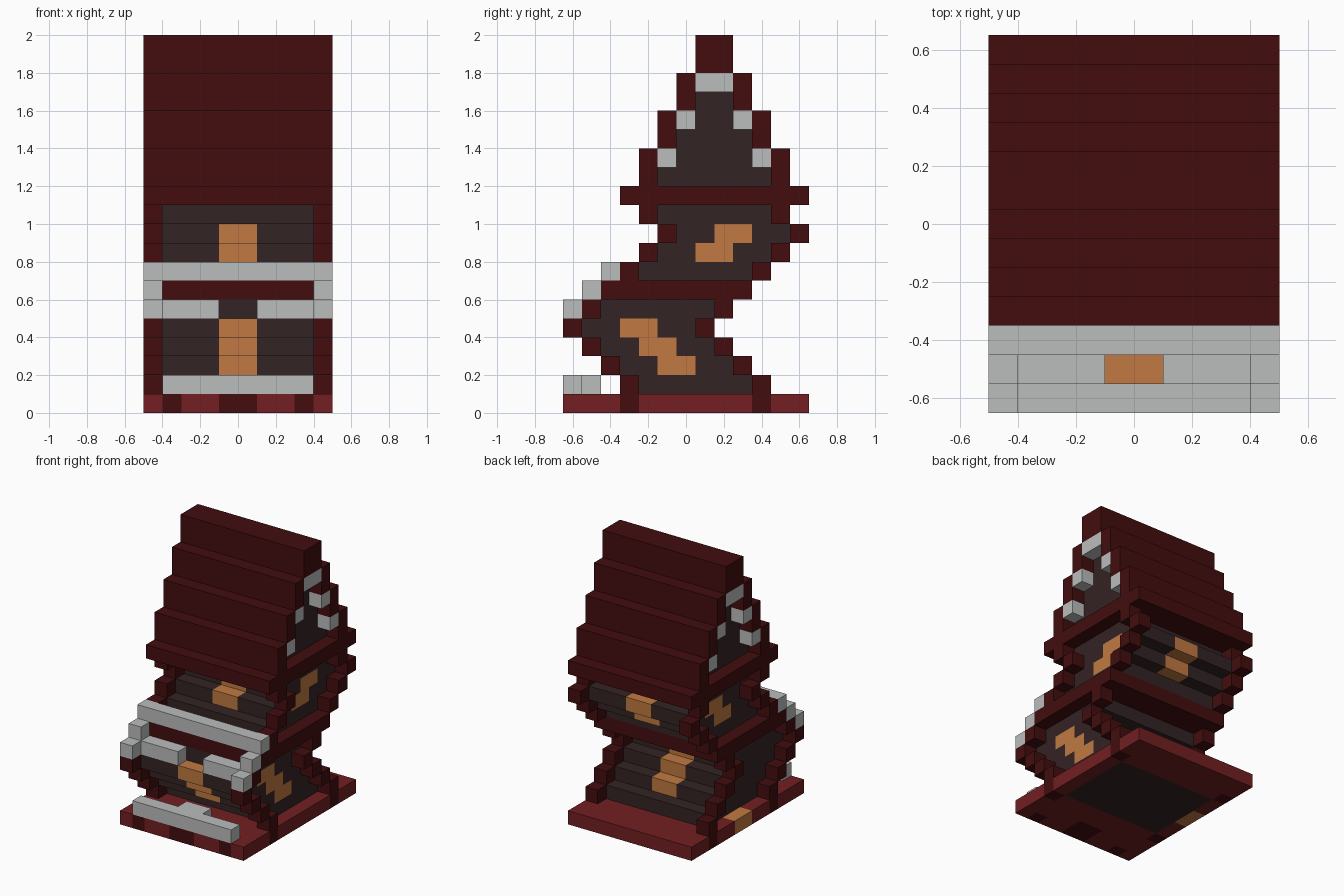
import bpy
import bmesh
from mathutils import Vector

cube = bpy.data.objects.get("Cube")
if cube:
    bpy.data.objects.remove(cube)

STEP = 0.1
WIDTH, DEPTH = 10, 13          # block counts across x and y
COLOURS = {
    "dark red wood": (0.056, 0.0040, 0.0045),
    "red plinth": (0.17, 0.0137, 0.0152),
    "dark brown wall": (0.034, 0.0170, 0.0178),
    "pale grey stone": (0.497, 0.512, 0.503),
    "amber glow": (0.533, 0.191, 0.053),
}
PART_COLOUR = {
    "base": "red plinth", "base_inlays": "dark red wood",
    "walls": "dark brown wall", "corner_posts": "dark red wood",
    "floor_slabs": "dark red wood", "roof": "dark red wood",
    "gables": "dark brown wall", "gable_trim": "pale grey stone",
    "balcony": "pale grey stone", "front_bench": "pale grey stone",
    "windows": "amber glow", "door_step": "amber glow",
}
blocks = {}


def fill(part, xs, ys, zs):
    """Fill a range of blocks, replacing what was there."""
    for x in range(*xs):
        for y in range(*ys):
            for z in range(*zs):
                blocks[x, y, z] = part


def both_sides(part, xs, ys, zs):
    """Fill a range and its mirror image in x."""
    fill(part, xs, ys, zs)
    fill(part, (WIDTH - xs[1], WIDTH - xs[0]), ys, zs)


FULL, INNER, EDGE = (0, WIDTH), (1, WIDTH - 1), (0, 1)

# Plinth
fill("base", FULL, (0, DEPTH), (0, 1))
both_sides("base_inlays", (1, 2), (0, 1), (0, 1))
fill("base_inlays", (4, 6), (0, 2), (0, 1))
fill("door_step", EDGE, (6, 8), (0, 1))

# Leaning walls: front edge of each layer, all the same depth
storeys = {0: 4, 1: 4, 2: 3, 3: 2, 4: 1, 5: 2, 7: 4, 8: 5, 9: 6, 10: 5}
for z, front in storeys.items():
    back = front + 6
    layer = (z, z + 1)
    fill("walls", INNER, (front, back), layer)
    both_sides("corner_posts", EDGE, (front - 1, front), layer)
    both_sides("corner_posts", EDGE, (back, back + 1), layer)
    # Front and back windows
    if z in (2, 3, 4, 8, 9):
        fill("windows", (4, 6), (front, front + 1), layer)
        fill("windows", (4, 6), (back - 1, back), layer)

# Slanted side windows
for z, y in ((2, 5), (3, 4), (4, 3)):
    fill("windows", (8, 9), (y, y + 2), (z, z + 1))
for z, y in ((8, 7), (9, 8)):
    both_sides("windows", (1, 2), (y, y + 2), (z, z + 1))

# Floor slabs
fill("floor_slabs", FULL, (2, 10), (6, 7))
fill("floor_slabs", FULL, (3, 13), (11, 12))

# Stepped roof with recessed gables and trim blocks under each step
for i in range(3):
    front, back, z = 5 + i, 11 - i, 12 + 2 * i
    fill("gables", INNER, (front, back), (z, z + 2))
    fill("roof", FULL, (front - 1, front), (z, z + 2))
    fill("roof", FULL, (back, back + 1), (z, z + 2))
    for y in (front, back - 1):
        both_sides("gable_trim", EDGE, (y, y + 1), (z + 1, z + 2))
fill("roof", FULL, (7, 9), (18, 20))

# Balcony and bench
both_sides("balcony", EDGE, (0, 1), (5, 6))
both_sides("balcony", (1, 4), (1, 2), (5, 6))
both_sides("balcony", EDGE, (1, 2), (6, 7))
fill("balcony", FULL, (2, 3), (7, 8))
fill("front_bench", INNER, (0, 1), (1, 2))
fill("front_bench", (4, 6), (1, 2), (1, 2))


def make_material(name, rgb):
    mat = bpy.data.materials.new(name)
    mat.use_nodes = True
    mat.diffuse_color = (*rgb, 1)
    bsdf = mat.node_tree.nodes["Principled BSDF"]
    bsdf.inputs["Base Color"].default_value = (*rgb, 1)
    bsdf.inputs["Roughness"].default_value = 0.9
    return mat


def build_part(part, mat):
    """Make the exposed block faces of one part and merge flat areas."""
    bm = bmesh.new()
    offset = Vector((WIDTH / 2, DEPTH / 2, 0))
    for cell, owner in blocks.items():
        if owner != part:
            continue
        centre = Vector(cell) + Vector((0.5, 0.5, 0.5)) - offset
        for axis in range(3):
            for sign in (-1, 1):
                n = Vector((0, 0, 0))
                n[axis] = sign
                if tuple(int(c + d) for c, d in zip(cell, n)) in blocks:
                    continue
                u = Vector((0, 0, 0))
                u[(axis + 1) % 3] = 1
                v = n.cross(u)
                corners = (-u - v, u - v, u + v, v - u)
                bm.faces.new([bm.verts.new((centre + (n + c) / 2) * STEP)
                              for c in corners])
    bmesh.ops.remove_doubles(bm, verts=bm.verts, dist=STEP / 100)
    bmesh.ops.dissolve_limit(bm, angle_limit=0.01, verts=bm.verts, edges=bm.edges)
    mesh = bpy.data.meshes.new(part)
    bm.to_mesh(mesh)
    bm.free()
    mesh.materials.append(mat)
    obj = bpy.data.objects.new(part, mesh)
    bpy.context.collection.objects.link(obj)


materials = {name: make_material(name, rgb) for name, rgb in COLOURS.items()}
for part, colour in PART_COLOUR.items():
    build_part(part, materials[colour])
